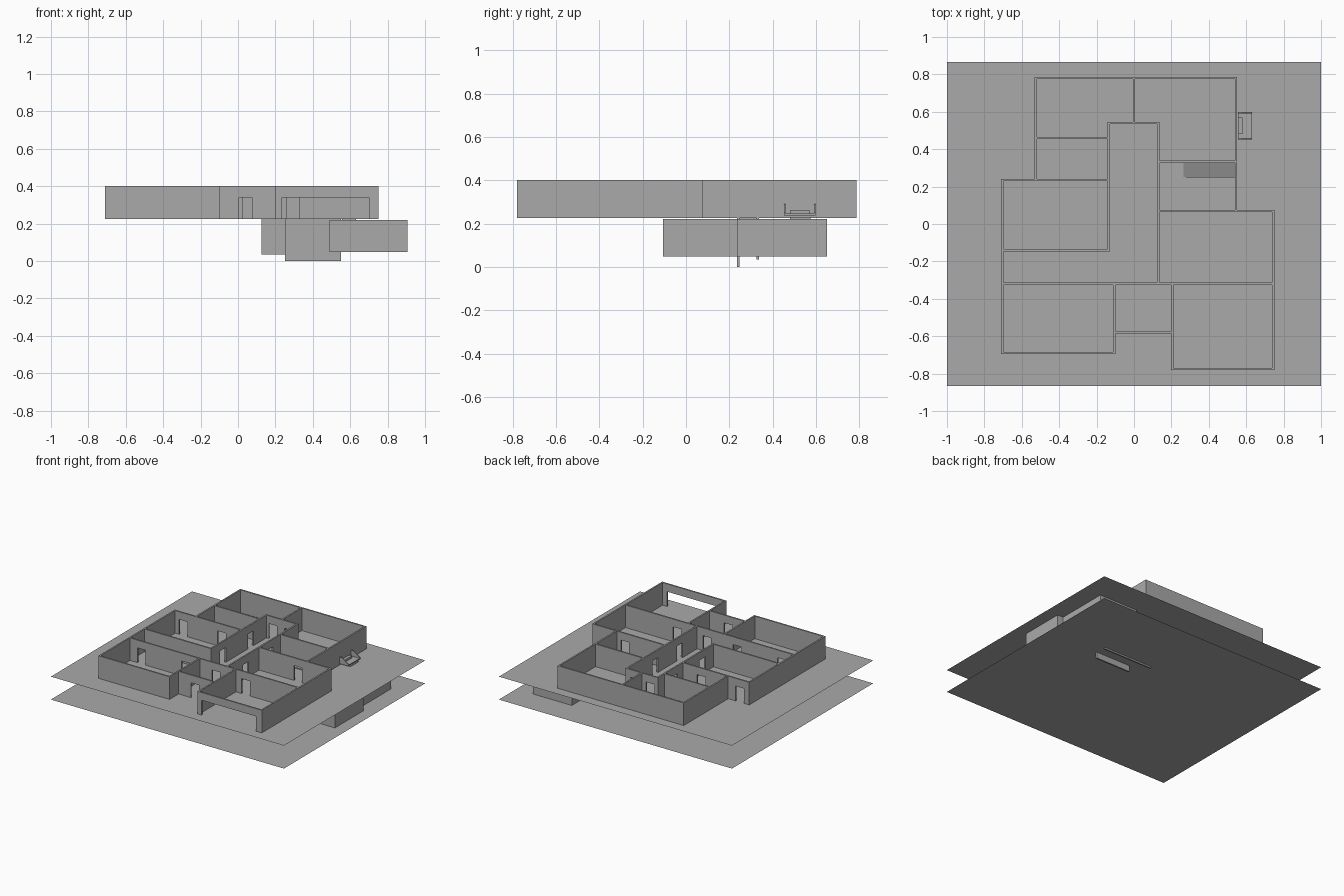
import bpy, bmesh
from mathutils import Matrix, Vector

cube = bpy.data.objects.get("Cube")
if cube:
    bpy.data.objects.remove(cube, do_unlink=True)

grey = bpy.data.materials.new("plaster grey")
grey.use_nodes = True
colour = (0.4, 0.4, 0.4, 1)
grey.diffuse_color = colour
grey.node_tree.nodes["Principled BSDF"].inputs["Base Color"].default_value = colour

GROUND, LOW, TOP, DOOR = 0.225, 0.047, 0.40, 0.34
T = 0.012  # wall thickness


def finish(name, bm):
    mesh = bpy.data.meshes.new(name)
    bm.to_mesh(mesh)
    bm.free()
    mesh.materials.append(grey)
    obj = bpy.data.objects.new(name, mesh)
    bpy.context.collection.objects.link(obj)
    return obj


def add_box(bm, x0, x1, y0, y1, z0, z1):
    lo, hi = Vector((x0, y0, z0)), Vector((x1, y1, z1))
    size = hi - lo
    m = Matrix.Translation((lo + hi) / 2) @ Matrix.Diagonal((*size, 1))
    bmesh.ops.create_cube(bm, size=1, matrix=m)


def add_wall(bm, axis, c, a, b, z0, z1, doors=()):
    """Wall along an axis at offset c from a to b, with lintels over doors."""
    def piece(s, e, low):
        if axis == "x":
            add_box(bm, s, e, c - T / 2, c + T / 2, low, z1)
        else:
            add_box(bm, c - T / 2, c + T / 2, s, e, low, z1)
    start = a - T / 2
    for mid, width in sorted(doors):
        piece(start, mid - width / 2, z0)
        piece(mid - width / 2, mid + width / 2, DOOR)
        start = mid + width / 2
    piece(start, b + T / 2, z0)


def floor(name, z, pieces):
    bm = bmesh.new()
    for x0, x1, y0, y1 in pieces:
        bm.faces.new([bm.verts.new((x, y, z)) for x, y in
                      ((x0, y0), (x1, y0), (x1, y1), (x0, y1))])
    return finish(name, bm)


# Floor slabs, the upper one with a stairwell opening
D = 0.865
floor("lower_floor", LOW, [(-1, 1, -D, D)])
floor("upper_floor", GROUND, [(-1, 1, -D, 0.25), (-1, 1, 0.33, D),
                              (-1, 0.265, 0.25, 0.33), (0.54, 1, 0.25, 0.33)])

# Ground storey walls: axis, offset, start, end, doors (centre, width)
W = 0.07
walls = [
    ("x", 0.78, -0.525, 0.545, ()),
    ("x", 0.54, -0.135, 0.13, ((-0.075, W), (0.06, W))),
    ("x", 0.46, -0.525, -0.135, ()),
    ("x", 0.333, 0.13, 0.545, ()),
    ("x", 0.235, -0.705, -0.135, ((-0.63, W), (-0.3, W))),
    ("x", 0.07, 0.13, 0.745, ((0.47, W),)),
    ("x", -0.14, -0.705, -0.135, ()),
    ("x", -0.32, -0.705, 0.745, ((-0.6, W), (-0.22, W), (0.04, W), (0.295, W))),
    ("x", -0.58, -0.105, 0.205, ((0.04, W),)),
    ("x", -0.69, -0.705, -0.105, ()),
    ("x", -0.775, 0.205, 0.745, ((0.467, 0.465),)),
    ("y", -0.705, -0.69, 0.235, ()),
    ("y", -0.525, 0.235, 0.78, ()),
    ("y", -0.135, -0.14, 0.54, ((0.0, W), (0.34, W))),
    ("y", -0.105, -0.69, -0.32, ()),
    ("y", 0.0, 0.54, 0.78, ()),
    ("y", 0.13, -0.32, 0.54, ((-0.1, W), (0.2, W))),
    ("y", 0.205, -0.775, -0.32, ()),
    ("y", 0.545, 0.07, 0.78, ()),
    ("y", 0.745, -0.775, 0.07, ()),
]
bm = bmesh.new()
for axis, c, a, b, doors in walls:
    add_wall(bm, axis, c, a, b, GROUND, TOP, doors)
finish("ground_walls", bm)

# Basement rooms below the upper floor
bm = bmesh.new()
for axis, c, a, b in [("x", -0.1, 0.495, 0.9), ("x", 0.235, 0.53, 0.9),
                      ("x", 0.645, 0.53, 0.85), ("y", 0.495, -0.1, 0.235),
                      ("y", 0.9, -0.1, 0.235), ("y", 0.85, 0.235, 0.645),
                      ("y", 0.53, 0.333, 0.645)]:
    add_wall(bm, axis, c, a, b, LOW, 0.22)
finish("basement_walls", bm)

# Stair side walls and the sloping flight between them
bm = bmesh.new()
add_box(bm, 0.25, 0.55, 0.235, 0.247, 0, 0.228)
add_box(bm, 0.125, 0.55, 0.325, 0.336, 0.035, 0.228)
finish("stair_walls", bm)
bm = bmesh.new()
bm.faces.new([bm.verts.new(p) for p in ((0.265, 0.247, GROUND), (0.54, 0.247, LOW),
                                        (0.54, 0.33, LOW), (0.265, 0.33, GROUND))])
finish("stair_flight", bm)

# Outdoor seat against the right-hand wall
bm = bmesh.new()
add_box(bm, 0.555, 0.63, 0.48, 0.575, 0.22, 0.23)
add_box(bm, 0.555, 0.63, 0.455, 0.597, 0.238, 0.246)
add_box(bm, 0.557, 0.58, 0.48, 0.57, 0.246, 0.262)
finish("seat", bm)
for name, y in (("seat_arm_front", 0.452), ("seat_arm_back", 0.592)):
    bm = bmesh.new()
    profile = [(0.555, 0.238), (0.63, 0.238), (0.63, 0.252), (0.575, 0.29), (0.555, 0.29)]
    face = bm.faces.new([bm.verts.new((x, y, z)) for x, z in profile])
    ext = bmesh.ops.extrude_face_region(bm, geom=[face])["geom"]
    bmesh.ops.translate(bm, vec=(0, 0.007, 0),
                        verts=[v for v in ext if isinstance(v, bmesh.types.BMVert)])
    bmesh.ops.recalc_face_normals(bm, faces=bm.faces[:])
    finish(name, bm)
